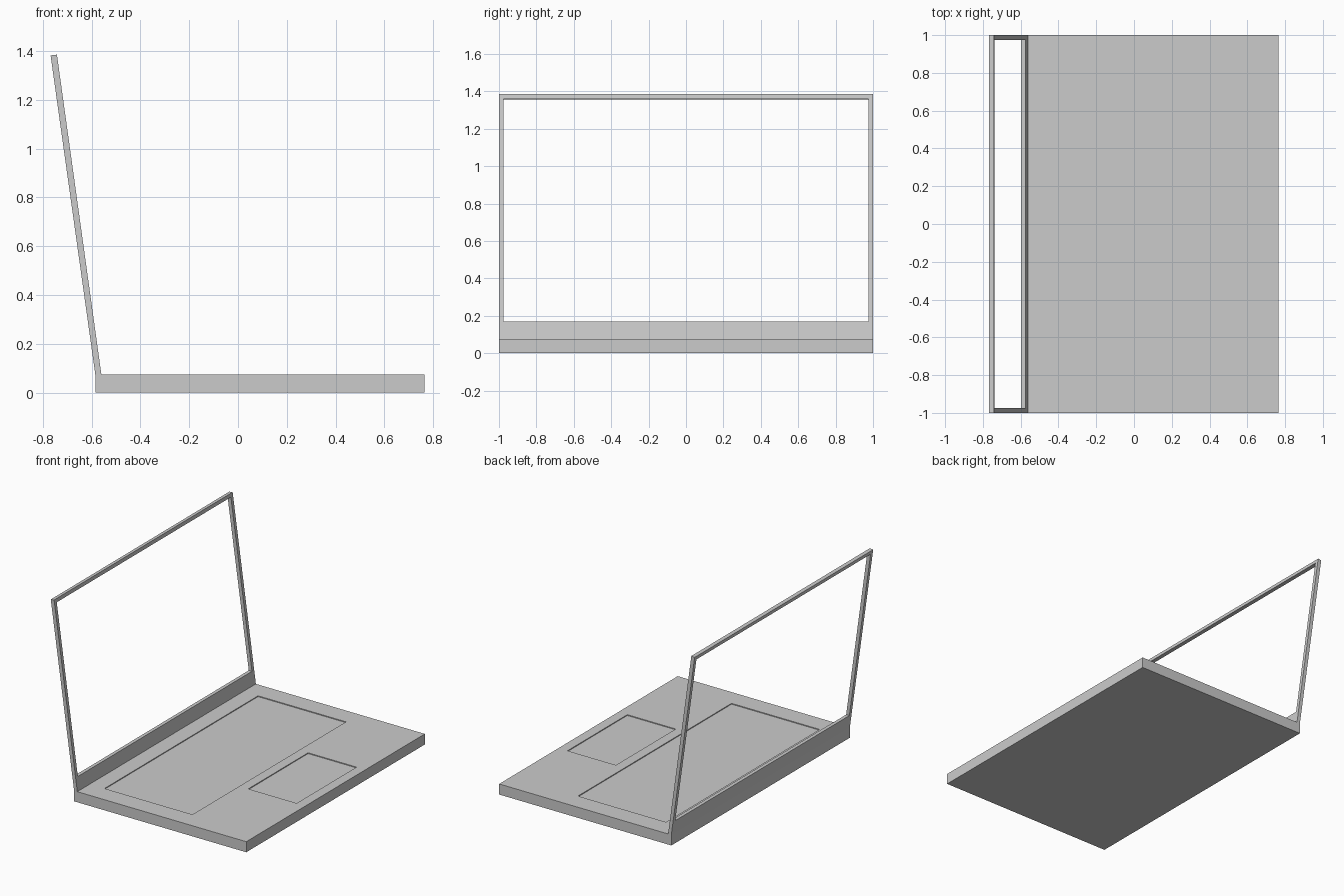
import bpy, bmesh

if "Cube" in bpy.data.objects:
    bpy.data.objects.remove(bpy.data.objects["Cube"])


def box(name, x0, x1, y0, y1, z0, z1):
    bm = bmesh.new()
    bmesh.ops.create_cube(bm, size=1)
    for v in bm.verts:
        v.co = ((x0 + x1) / 2 + v.co.x * (x1 - x0),
                (y0 + y1) / 2 + v.co.y * (y1 - y0),
                (z0 + z1) / 2 + v.co.z * (z1 - z0))
    return make_object(name, bm)


def make_object(name, bm):
    mesh = bpy.data.meshes.new(name)
    bm.to_mesh(mesh)
    bm.free()
    obj = bpy.data.objects.new(name, mesh)
    bpy.context.collection.objects.link(obj)
    return obj


# Keyboard base
TOP = 0.075
base = box("base", -0.585, 0.765, -1, 1, 0, TOP)

# Shallow recesses for the keyboard and touchpad
recesses = {"keyboard_recess": (-0.445, 0.245, -0.86, 0.86),
            "touchpad_recess": (0.315, 0.695, -0.335, 0.335)}
for name, extent in recesses.items():
    cutter = box(name + "_cutter", *extent, TOP - 0.006, TOP + 0.05)
    cutter.hide_render = True
    cutter.display_type = 'WIRE'
    mod = base.modifiers.new(name, 'BOOLEAN')
    mod.operation = 'DIFFERENCE'
    mod.solver = 'EXACT'
    mod.object = cutter

# Leaning screen frame: outer and inner rectangles on the front and back planes
FRONT = ((-0.560, TOP), (-0.742, 1.385))
BACK = ((-0.585, TOP), (-0.768, 1.382))


def ring(bm, plane, t0, t1, half_width):
    (xa, za), (xb, zb) = plane
    corners = ((t0, -half_width), (t0, half_width), (t1, half_width), (t1, -half_width))
    return [bm.verts.new((xa + (xb - xa) * t, y, za + (zb - za) * t)) for t, y in corners]


bm = bmesh.new()
loops = []
for plane, order in ((FRONT, 1), (BACK, -1)):
    pair = [ring(bm, plane, 0, 1, 1), ring(bm, plane, 0.0725, 0.981, 0.975)]
    loops += pair[::order]
# Bridge front outer > front inner > back inner > back outer > front outer
for a, b in zip(loops, loops[1:] + loops[:1]):
    for i in range(4):
        j = (i + 1) % 4
        bm.faces.new((a[i], a[j], b[j], b[i]))
bmesh.ops.recalc_face_normals(bm, faces=bm.faces)
make_object("screen_frame", bm)
